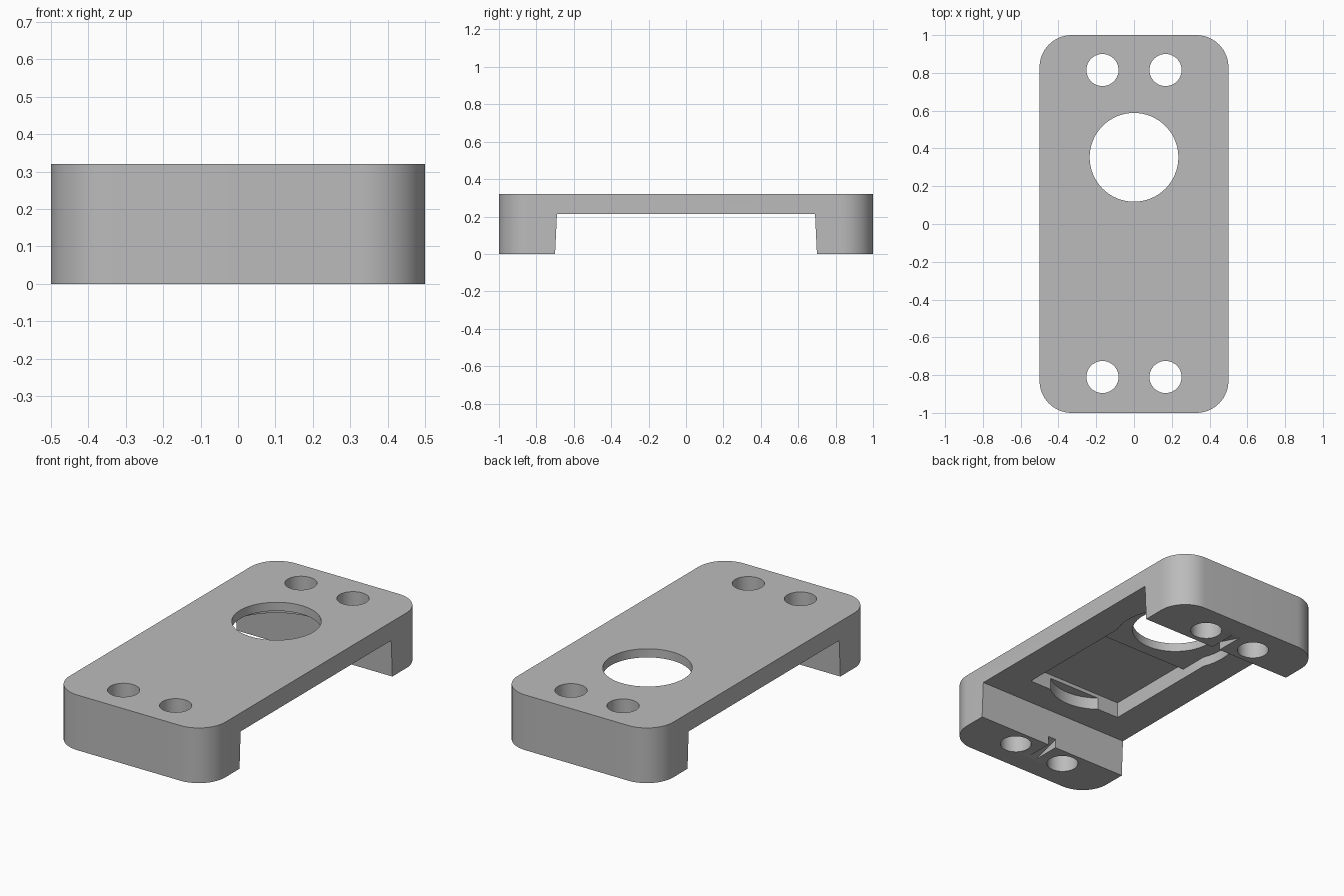
import bpy, bmesh
from math import sin, cos, pi, radians

if "Cube" in bpy.data.objects:
    bpy.data.objects.remove(bpy.data.objects["Cube"], do_unlink=True)

grey = bpy.data.materials.new("plain grey")
grey.use_nodes = True
colour = (0.5, 0.5, 0.5, 1)
grey.diffuse_color = colour
grey.node_tree.nodes["Principled BSDF"].inputs["Base Color"].default_value = colour


def prism(name, outline, lo, hi, along="z"):
    """Extrude a 2D outline: (x, y) along z, or (y, z) along x."""
    def place(p, t):
        return (p[0], p[1], t) if along == "z" else (t, p[0], p[1])
    bm = bmesh.new()
    low = [bm.verts.new(place(p, lo)) for p in outline]
    high = [bm.verts.new(place(p, hi)) for p in outline]
    bm.faces.new(low[::-1])
    bm.faces.new(high)
    n = len(outline)
    for i in range(n):
        j = (i + 1) % n
        bm.faces.new((low[i], low[j], high[j], high[i]))
    bmesh.ops.recalc_face_normals(bm, faces=bm.faces)
    mesh = bpy.data.meshes.new(name)
    bm.to_mesh(mesh)
    bm.free()
    obj = bpy.data.objects.new(name, mesh)
    bpy.context.collection.objects.link(obj)
    mesh.materials.append(grey)
    return obj


def arc(cx, cy, r, start, end, steps):
    return [(cx + r * cos(start + (end - start) * i / steps),
             cy + r * sin(start + (end - start) * i / steps)) for i in range(steps + 1)]


def disc(cx, cy, r, steps=64):
    return arc(cx, cy, r, 0, 2 * pi, steps)[:-1]


def box(x, y0, y1):
    return [(-x, y0), (x, y0), (x, y1), (-x, y1)]


def cut(obj, outline, lo, hi, along="z"):
    """Subtract a prism, then discard it."""
    cutter = prism("cutter", outline, lo, hi, along)
    cutter.hide_render = True
    mod = obj.modifiers.new("cut", "BOOLEAN")
    mod.operation = "DIFFERENCE"
    mod.solver = "EXACT"
    mod.object = cutter
    bpy.context.view_layer.objects.active = obj
    bpy.ops.object.modifier_apply(modifier=mod.name)
    bpy.data.objects.remove(cutter, do_unlink=True)


# Rounded block
HEIGHT, R = 0.32, 0.17
outline = []
for k, (sx, sy) in enumerate([(1, 1), (-1, 1), (-1, -1), (1, -1)]):
    outline += arc(sx * (0.5 - R), sy * (1 - R), R, k * pi / 2, (k + 1) * pi / 2, 16)
body = prism("bridge_bracket", outline, 0, HEIGHT)

# Wide opening underneath, leaving two feet with slightly sloped inner faces
cut(body, [(-0.701, -0.02), (0.701, -0.02), (0.69, 0.213), (-0.69, 0.213)], -0.6, 0.6, "x")

# Stepped pocket in the underside: deep bay, finger notch, shallow ring around the opening
cut(body, box(0.31, -0.51, 0.05), 0.1, 0.305)
cut(body, disc(0, -0.3, 0.27), 0.1, 0.283)
cut(body, box(0.31, 0.0, 0.3), 0.1, 0.27)
cut(body, disc(0, 0.35, 0.335), 0.1, 0.27)

# Large opening and four screw holes
cut(body, disc(0, 0.353, 0.235), -0.1, 0.5)
for x in (-0.167, 0.167):
    for y in (-0.81, 0.815):
        cut(body, disc(x, y, 0.085, 40), -0.1, 0.5)

# Tapered groove under each foot
for s in (-1, 1):
    cut(body, [(s * 0.68, -0.02), (s * 0.938, -0.02), (s * 0.68, 0.056)], -0.025, 0.025, "x")

# Smooth curved walls, keep edges sharp
bpy.ops.object.select_all(action="DESELECT")
body.select_set(True)
bpy.context.view_layer.objects.active = body
bpy.ops.object.shade_smooth_by_angle(angle=radians(30))
